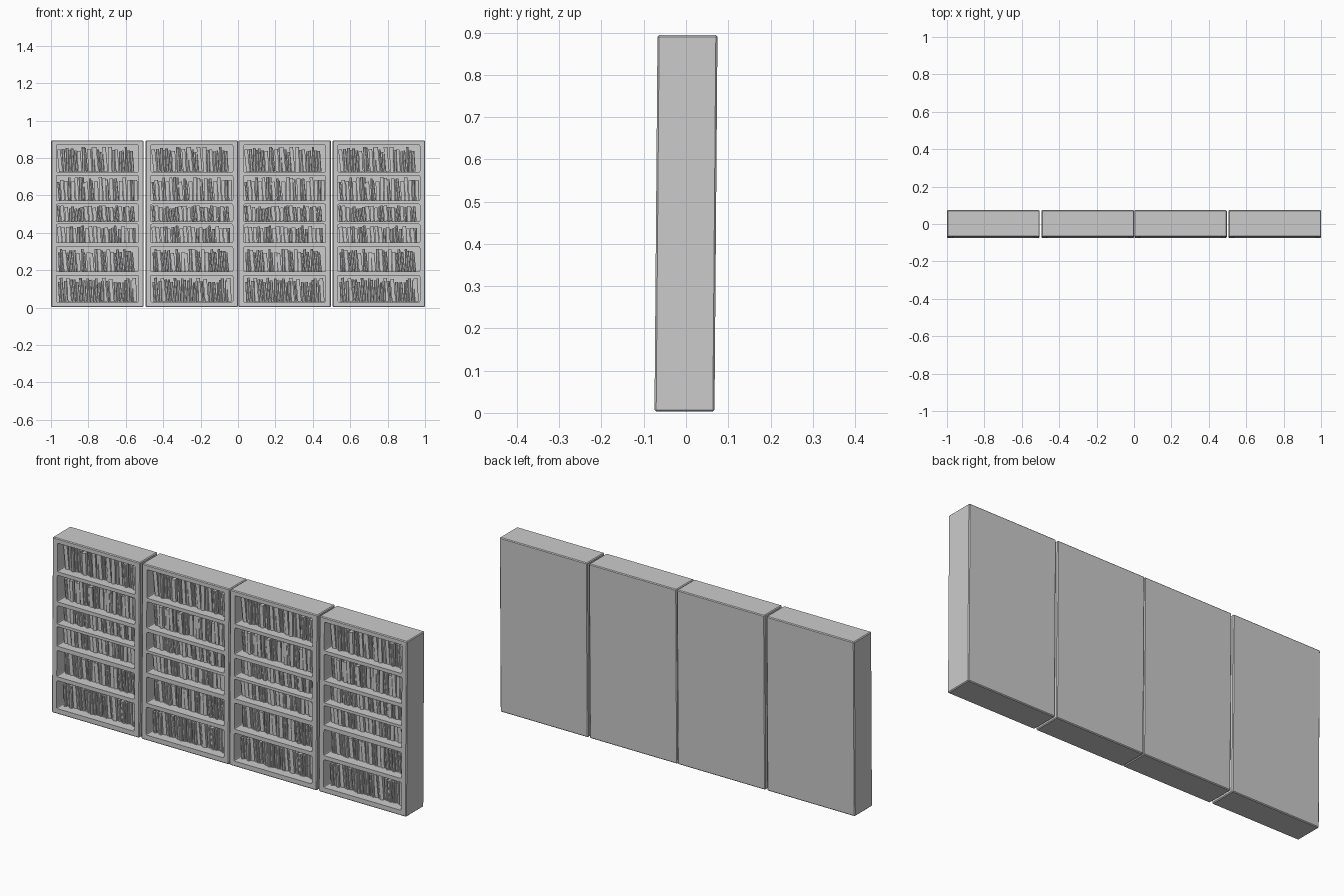
import bpy, bmesh, math, random
from mathutils import Matrix, Vector

if "Cube" in bpy.data.objects:
    bpy.data.objects.remove(bpy.data.objects["Cube"])

random.seed(4)
W, D, Z0, Z1 = 0.494, 0.142, 0.003, 0.894
CENTRES = (-0.752, -0.247, 0.249, 0.753)
SHELVES = ((0.03, 0.172), (0.192, 0.325), (0.347, 0.446),
           (0.46, 0.553), (0.572, 0.707), (0.725, 0.87))
X_IN = 0.219          # half width of the openings
BOOK_BACK = 0.06


def add_box(bm, lo, hi):
    lo, hi = Vector(lo), Vector(hi)
    size = hi - lo
    m = Matrix.Translation((lo + hi) / 2) @ Matrix.Diagonal((*size, 1))
    return bmesh.ops.create_cube(bm, size=1, matrix=m)["verts"]


def make_object(name, bm):
    bmesh.ops.recalc_face_normals(bm, faces=bm.faces[:])
    mesh = bpy.data.meshes.new(name)
    bm.to_mesh(mesh)
    bm.free()
    ob = bpy.data.objects.new(name, mesh)
    bpy.context.collection.objects.link(ob)
    return ob


def lean_back(mesh):
    # the whole case leans very slightly backwards
    for v in mesh.vertices:
        v.co.y += (v.co.z - 0.45) * 0.008


# case: chamfered block with six shelf openings cut from the front
bm = bmesh.new()
add_box(bm, (-W / 2, -D / 2, Z0), (W / 2, D / 2, Z1))
bmesh.ops.bevel(bm, geom=bm.edges[:], offset=0.004, segments=1, affect='EDGES')
case = make_object("bookcase", bm)

bm = bmesh.new()
for lo, hi in SHELVES:
    add_box(bm, (-X_IN, -0.2, lo), (X_IN, BOOK_BACK, hi))
along_y = [e for e in bm.edges if abs(e.verts[0].co.y - e.verts[1].co.y) > 0.1]
bmesh.ops.bevel(bm, geom=along_y, offset=0.006, segments=2, profile=0.5, affect='EDGES')
cutter = make_object("opening_cutter", bm)
cutter.hide_render = True

cut = case.modifiers.new("openings", 'BOOLEAN')
cut.object, cut.operation, cut.solver = cutter, 'DIFFERENCE', 'EXACT'
bpy.context.view_layer.objects.active = case
case.select_set(True)
bpy.ops.object.modifier_apply(modifier=cut.name)
bpy.data.objects.remove(cutter)
lean_back(case.data)


def add_book(bm, x, z, w, h, front, lean):
    # cover with a faceted spine, extruded upwards, then leaned sideways
    prof = [(0, BOOK_BACK), (0, front + 0.003), (w * 0.25, front),
            (w * 0.75, front), (w, front + 0.003), (w, BOOK_BACK)]
    m = Matrix.Translation((x, 0, z)) @ Matrix.Rotation(-lean, 4, 'Y')
    low = [bm.verts.new(m @ Vector((px, py, 0))) for px, py in prof]
    top = [bm.verts.new(m @ Vector((px, py, h))) for px, py in prof]
    bm.faces.new(low[::-1])
    bm.faces.new(top)
    for i in range(len(prof)):
        j = (i + 1) % len(prof)
        bm.faces.new((low[i], low[j], top[j], top[i]))


# one row of leaning books for each shelf
rows = []
for n, (lo, hi) in enumerate(SHELVES):
    bm = bmesh.new()
    room = hi - lo
    x = -X_IN + room * 0.1
    while x < X_IN - 0.02:
        w = random.uniform(0.011, 0.021)
        h = room * random.uniform(0.72, 0.92)
        lean = math.radians(random.uniform(1, 6))
        add_book(bm, x, lo + 0.001, w, h, random.uniform(-0.036, -0.022), lean)
        x += w + random.uniform(0.0005, 0.003)
    row = make_object(f"book_row_{n + 1}", bm)
    lean_back(row.data)
    rows.append(row)

# four matching bookcases side by side
for i, cx in enumerate(CENTRES):
    for ob in [case] + rows:
        copy = ob if i == 0 else ob.copy()
        if i:
            bpy.context.collection.objects.link(copy)
        copy.location.x = cx
